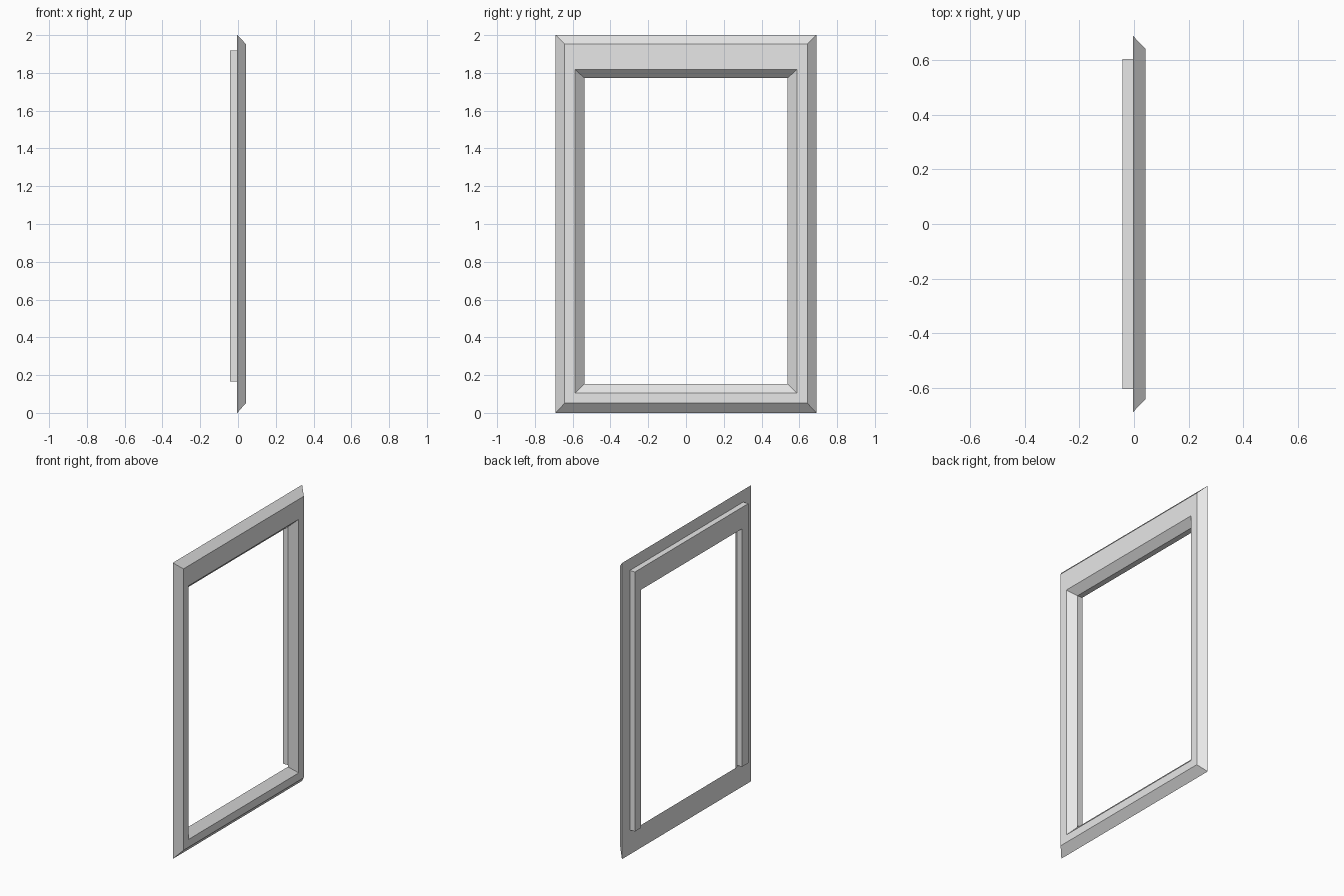
import bpy
import bmesh

cube = bpy.data.objects.get("Cube")
if cube:
    bpy.data.objects.remove(cube, do_unlink=True)

paint = bpy.data.materials.new("light_grey")
paint.use_nodes = True
grey = (0.8, 0.8, 0.8, 1)
paint.diffuse_color = grey
paint.node_tree.nodes["Principled BSDF"].inputs["Base Color"].default_value = grey

BACK, MID, FRONT = -0.042, -0.004, 0.042


def finish(bm, name):
    bmesh.ops.recalc_face_normals(bm, faces=bm.faces)
    mesh = bpy.data.meshes.new(name)
    bm.to_mesh(mesh)
    bm.free()
    mesh.materials.append(paint)
    obj = bpy.data.objects.new(name, mesh)
    bpy.context.collection.objects.link(obj)
    return obj


# Splayed casing: four rectangles joined into a closed ring
def casing():
    bm = bmesh.new()
    rings = []
    for x, half, low, high in (
        (MID, 0.69, 0.0, 2.0),          # outer back edge
        (FRONT, 0.642, 0.052, 1.953),   # outer front edge
        (FRONT, 0.588, 0.105, 1.818),   # inner front edge
        (MID, 0.538, 0.153, 1.773),     # inner back edge
    ):
        corners = ((-half, low), (half, low), (half, high), (-half, high))
        rings.append([bm.verts.new((x, y, z)) for y, z in corners])
    for i, ring in enumerate(rings):
        following = rings[(i + 1) % len(rings)]
        for j in range(4):
            k = (j + 1) % 4
            bm.faces.new((ring[j], ring[k], following[k], following[j]))
    return finish(bm, "window_casing")


# Backing jamb: two posts and a head rail, extruded from one U profile
def backing():
    bm = bmesh.new()
    side = [(0.538, 1.773), (0.538, 0.165), (0.605, 0.165), (0.605, 1.918)]
    outline = side + [(-y, z) for y, z in reversed(side)]
    face = bm.faces.new([bm.verts.new((BACK, y, z)) for y, z in outline])
    extruded = bmesh.ops.extrude_face_region(bm, geom=[face])
    moved = [v for v in extruded["geom"] if isinstance(v, bmesh.types.BMVert)]
    bmesh.ops.translate(bm, verts=moved, vec=(MID - BACK, 0, 0))
    return finish(bm, "backing_jamb")


casing()
backing()
